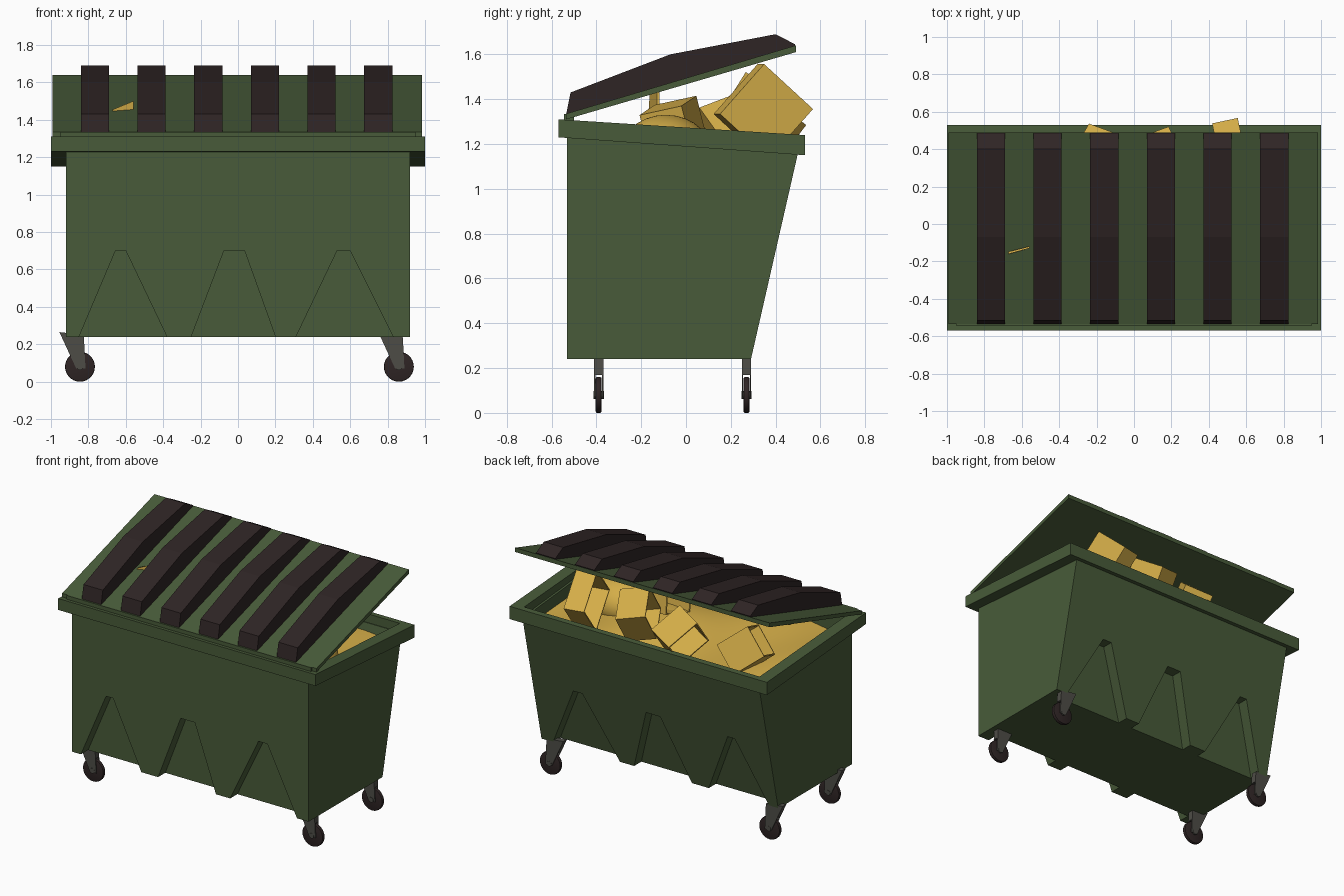
import bpy, bmesh, math
from mathutils import Vector, Euler

cube = bpy.data.objects.get("Cube")
if cube:
    bpy.data.objects.remove(cube, do_unlink=True)


def material(name, rgb):
    m = bpy.data.materials.new(name)
    m.use_nodes = True
    m.diffuse_color = (*rgb, 1)
    m.node_tree.nodes["Principled BSDF"].inputs["Base Color"].default_value = (*rgb, 1)
    return m


GREEN = material("dark green", (0.065, 0.105, 0.041))
BLACK = material("dark brown black", (0.028, 0.018, 0.018))
STEEL = material("grey steel", (0.075, 0.073, 0.062))
CARD = material("cardboard yellow", (0.66, 0.42, 0.065))


def finish(name, bm, mat):
    bmesh.ops.recalc_face_normals(bm, faces=bm.faces)
    mesh = bpy.data.meshes.new(name)
    bm.to_mesh(mesh)
    bm.free()
    mesh.materials.append(mat)
    ob = bpy.data.objects.new(name, mesh)
    bpy.context.collection.objects.link(ob)
    return ob


def loft(name, ring_a, ring_b, mat):
    """Closed solid between two matching outlines."""
    bm = bmesh.new()
    a = [bm.verts.new(p) for p in ring_a]
    b = [bm.verts.new(p) for p in ring_b]
    bm.faces.new(a)
    bm.faces.new(b[::-1])
    for i in range(len(a)):
        j = (i + 1) % len(a)
        bm.faces.new((a[i], b[i], b[j], a[j]))
    return finish(name, bm, mat)


def side_prism(name, outline, x0, x1, mat):
    return loft(name, [(x0, y, z) for y, z in outline], [(x1, y, z) for y, z in outline], mat)


def activate(ob):
    bpy.ops.object.select_all(action="DESELECT")
    ob.select_set(True)
    bpy.context.view_layer.objects.active = ob


def apply_modifier(ob, kind, **settings):
    mod = ob.modifiers.new(kind.lower(), kind)
    for key, value in settings.items():
        setattr(mod, key, value)
    activate(ob)
    bpy.ops.object.modifier_apply(modifier=mod.name)


def cut(ob, cutter):
    apply_modifier(ob, "BOOLEAN", operation="DIFFERENCE", solver="EXACT", object=cutter)
    bpy.data.objects.remove(cutter, do_unlink=True)


# Bin body with a sloping back, hollowed at the top
FRONT, BOTTOM = -0.53, 0.24


def back(z):
    return 0.29 + 0.228 * (z - BOTTOM)


body = side_prism("bin_body", [(FRONT, BOTTOM), (back(BOTTOM), BOTTOM), (back(1.18), 1.18),
                               (FRONT, 1.27)], -0.92, 0.92, GREEN)
cut(body, side_prism("cavity", [(FRONT + 0.02, 0.9), (back(0.9) - 0.02, 0.9),
                                (back(1.4) - 0.02, 1.4), (FRONT + 0.02, 1.4)],
                     -0.9, 0.9, GREEN))

# Tapered recesses in front and back walls
recesses = [(-0.85, -0.38, -0.655, -0.60), (-0.25, 0.20, -0.075, 0.035),
            (0.31, 0.83, 0.53, 0.60)]
for x0, x1, t0, t1 in recesses:
    k = 0.04 / 0.46
    corners = [(x0 - (t0 - x0) * k, 0.2), (x1 + (x1 - t1) * k, 0.2), (t1, 0.7), (t0, 0.7)]
    cut(body, loft("front_recess", [(x, FRONT - 0.1, z) for x, z in corners],
                   [(x, FRONT + 0.08, z) for x, z in corners], GREEN))
    cut(body, loft("back_recess", [(x, back(z) + 0.1, z) for x, z in corners],
                   [(x, back(z) - 0.08, z) for x, z in corners], GREEN))

# Rim collar
rim = side_prism("rim", [(-0.57, 1.23), (0.53, 1.15), (0.53, 1.24), (-0.57, 1.31)],
                 -1, 1, GREEN)
cut(rim, side_prism("rim_opening", [(-0.525, 1), (0.49, 1), (0.49, 1.5), (-0.525, 1.5)],
                    -0.915, 0.915, GREEN))

# Half open lid, hinge lip and raised ribs
side_prism("lid", [(-0.535, 1.31), (0.49, 1.61), (0.49, 1.64), (-0.535, 1.335)],
           -0.992, 0.985, GREEN)
side_prism("hinge_lip", [(-0.545, 1.29), (-0.5, 1.29), (-0.5, 1.335), (-0.545, 1.335)],
           -0.95, 0.95, GREEN)
for i in range(6):
    x = -0.84 + 0.303 * i
    side_prism(f"lid_rib_{i + 1}", [(-0.535, 1.33), (-0.515, 1.43), (-0.07, 1.60),
                                    (0.40, 1.69), (0.487, 1.645), (0.48, 1.625)],
               x, x + 0.15, BLACK)

# Casters: wheel, axle, fork plates and top block
for x, side in ((-0.845, "right"), (0.86, "left")):
    for y, end in ((-0.39, "front"), (0.27, "back")):
        for part, r, depth, mat in (("wheel", 0.08, 0.026, BLACK), ("axle", 0.018, 0.046, STEEL)):
            bpy.ops.mesh.primitive_cylinder_add(vertices=28, radius=r, depth=depth,
                                                location=(x, y, 0.08),
                                                rotation=(math.pi / 2, 0, 0))
            ob = bpy.context.object
            ob.name = f"{end}_{side}_{part}"
            ob.data.materials.append(mat)
            if part == "wheel":
                apply_modifier(ob, "BEVEL", width=0.006, segments=2, limit_method="ANGLE")
            bpy.ops.object.shade_smooth_by_angle()
        fork = [(-0.11, 0.265), (0.02, 0.25), (0.03, 0.07), (-0.02, 0.07)]
        block = [(-0.11, 0.265), (0.02, 0.25), (0.025, 0.17), (-0.065, 0.17)]
        for part, outline, y0, y1 in (("fork_a", fork, -0.021, -0.015),
                                      ("fork_b", fork, 0.015, 0.021),
                                      ("fork_top", block, -0.021, 0.021)):
            loft(f"{end}_{side}_{part}", [(x + u, y + y0, z) for u, z in outline],
                 [(x + u, y + y1, z) for u, z in outline], STEEL)

# Rubbish heap: wavy sheet plus a rounded bag
bm = bmesh.new()
bmesh.ops.create_grid(bm, x_segments=36, y_segments=20, size=1)
for v in bm.verts:
    x, y = v.co.x * 0.9, -0.015 + v.co.y * 0.495
    bulge = 0.06 * math.cos(v.co.x * 1.5) * math.cos(v.co.y * 1.5)
    v.co = Vector((x, y, 1.13 - 0.05 * y + bulge + 0.03 * math.sin(6 * x + 1) * math.cos(5 * y)))
heap = finish("rubbish_heap", bm, CARD)
for poly in heap.data.polygons:
    poly.use_smooth = True

bpy.ops.mesh.primitive_uv_sphere_add(segments=28, ring_count=14, location=(0.55, -0.09, 1.17))
bag = bpy.context.object
bag.name = "rubbish_bag"
bag.scale = (0.26, 0.2, 0.16)
bag.data.materials.append(CARD)
bpy.ops.object.shade_smooth_by_angle()


def open_box(name, centre, size, turn):
    """Thin walled carton whose open end is its local -x side."""
    bm = bmesh.new()
    bmesh.ops.create_cube(bm, size=1)
    bmesh.ops.delete(bm, geom=[f for f in bm.faces if f.normal.x < -0.5], context="FACES_ONLY")
    rotation = Euler([math.radians(a) for a in turn]).to_matrix()
    for v in bm.verts:
        v.co = rotation @ Vector([c * s for c, s in zip(v.co, size)]) + Vector(centre)
    ob = finish(name, bm, CARD)
    apply_modifier(ob, "SOLIDIFY", thickness=0.012, offset=-1)


# Cartons thrown on the heap
open_box("carton_1", (0.53, 0.345, 1.345), (0.14, 0.3, 0.3), (-42, 0, 12))
open_box("carton_2", (0.14, 0.33, 1.34), (0.2, 0.24, 0.24), (-30, 12, 20))
open_box("carton_3", (-0.2, 0.35, 1.29), (0.2, 0.24, 0.22), (-35, -15, -20))
open_box("carton_4", (-0.62, 0.22, 1.25), (0.24, 0.22, 0.22), (25, 35, 30))
open_box("carton_5", (0.2, -0.06, 1.29), (0.26, 0.2, 0.17), (12, 10, -15))

# Scrap poking through the lid
loft("cardboard_scrap", [(-0.70, -0.17, 1.3), (-0.55, -0.13, 1.3), (-0.56, -0.13, 1.50),
                         (-0.67, -0.16, 1.455)],
     [(-0.70, -0.155, 1.3), (-0.55, -0.115, 1.3), (-0.56, -0.12, 1.49),
      (-0.67, -0.148, 1.455)], CARD)
